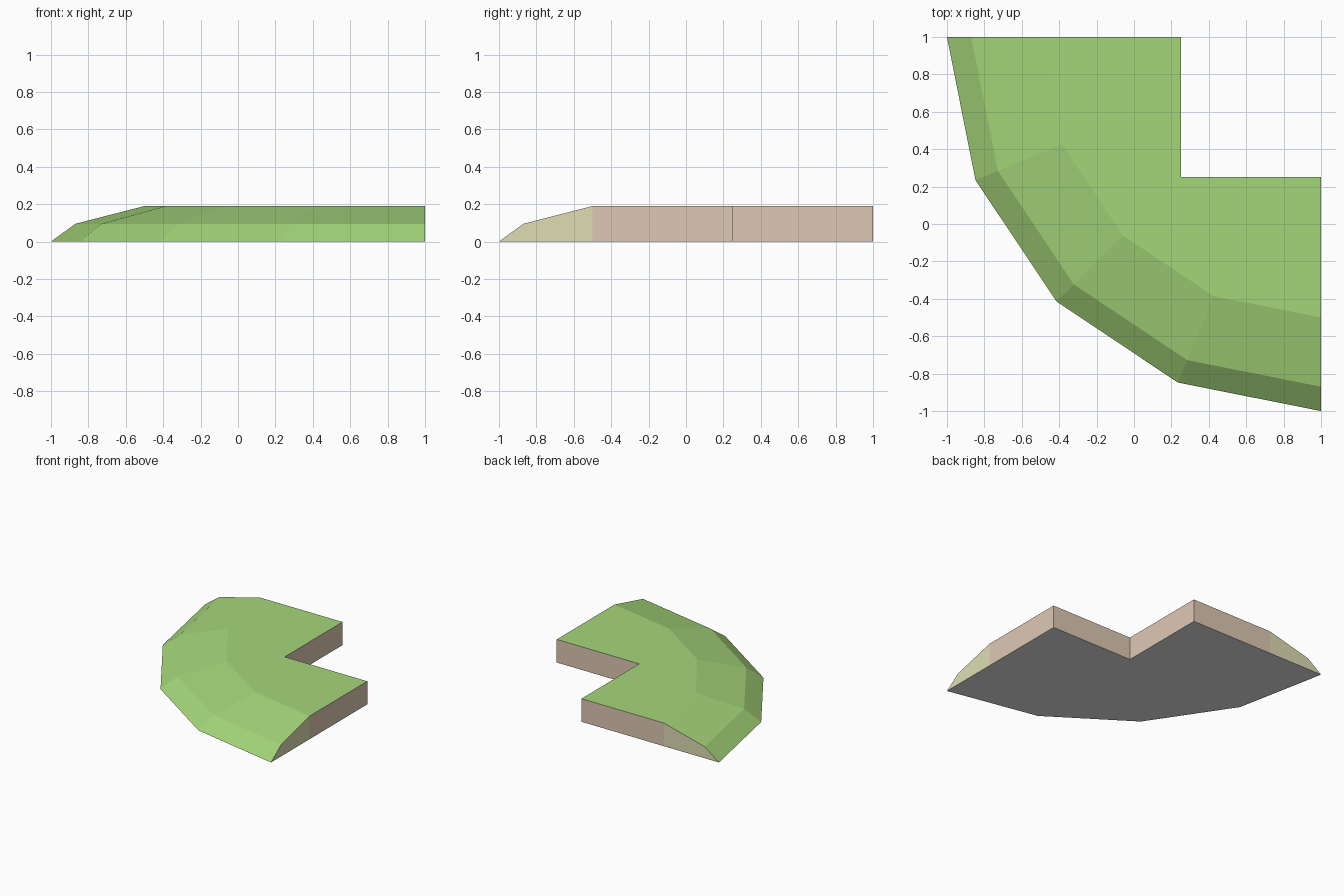
import bpy, bmesh
from math import radians, sin, cos

cube = bpy.data.objects.get("Cube")
if cube:
    bpy.data.objects.remove(cube, do_unlink=True)


def srgb(*rgb):
    return [((c / 255 + 0.055) / 1.055) ** 2.4 for c in rgb] + [1.0]


def material(name, colour):
    mat = bpy.data.materials.new(name)
    mat.use_nodes = True
    mat.diffuse_color = colour
    bsdf = mat.node_tree.nodes["Principled BSDF"]
    bsdf.inputs["Base Color"].default_value = colour
    bsdf.inputs["Roughness"].default_value = 0.9
    return mat


GRASS, EARTH, BANK_EARTH, BASE = range(4)
materials = [
    material("grass_green", srgb(165, 214, 122)),
    material("earth_tan", srgb(222, 201, 180)),
    material("bank_olive", srgb(222, 221, 180)),
    material("base_pale_grey", srgb(240, 240, 240)),
]

SEGMENTS = 4
HEIGHT = 0.19
CENTRE = 1.0   # corner about which the bank curves
NOTCH = 0.25   # inner corner of the square cut-out
PROFILE = [(2.0, 0.0), (1.87, HEIGHT / 2), (1.5, HEIGHT)]

bm = bmesh.new()


def face(verts, mat):
    bm.faces.new(verts).material_index = mat


# Sloped bank: the profile swept through a quarter turn
rings = []
for radius, z in PROFILE:
    angles = [radians(90 * i / SEGMENTS) for i in range(SEGMENTS + 1)]
    rings.append([bm.verts.new((CENTRE - radius * cos(a), CENTRE - radius * sin(a), z))
                  for a in angles])
for low, high in zip(rings, rings[1:]):
    for i in range(SEGMENTS):
        face((low[i], low[i + 1], high[i + 1], high[i]), GRASS)

# Flat top and base around the square notch
outer, middle, crest = rings
corners = [(CENTRE, NOTCH), (NOTCH, NOTCH), (NOTCH, CENTRE)]
notch_top = [bm.verts.new((x, y, HEIGHT)) for x, y in corners]
notch_base = [bm.verts.new((x, y, 0)) for x, y in corners]
foot_back = bm.verts.new((crest[0].co.x, CENTRE, 0))
foot_side = bm.verts.new((CENTRE, crest[-1].co.y, 0))
face(crest + notch_top, GRASS)
face(outer + [foot_side] + notch_base + [foot_back], BASE)

# Notch walls
for i in range(2):
    face((notch_top[i], notch_top[i + 1], notch_base[i + 1], notch_base[i]), EARTH)

# Straight cut ends: plain wall plus the end of the bank
for end, foot, corner in ((0, foot_back, 2), (-1, foot_side, 0)):
    face((foot, crest[end], notch_top[corner], notch_base[corner]), EARTH)
    face((outer[end], middle[end], crest[end], foot), BANK_EARTH)

bmesh.ops.recalc_face_normals(bm, faces=bm.faces)
mesh = bpy.data.meshes.new("curved_ground_corner")
bm.to_mesh(mesh)
bm.free()
for mat in materials:
    mesh.materials.append(mat)
ground = bpy.data.objects.new("curved_ground_corner", mesh)
bpy.context.collection.objects.link(ground)
